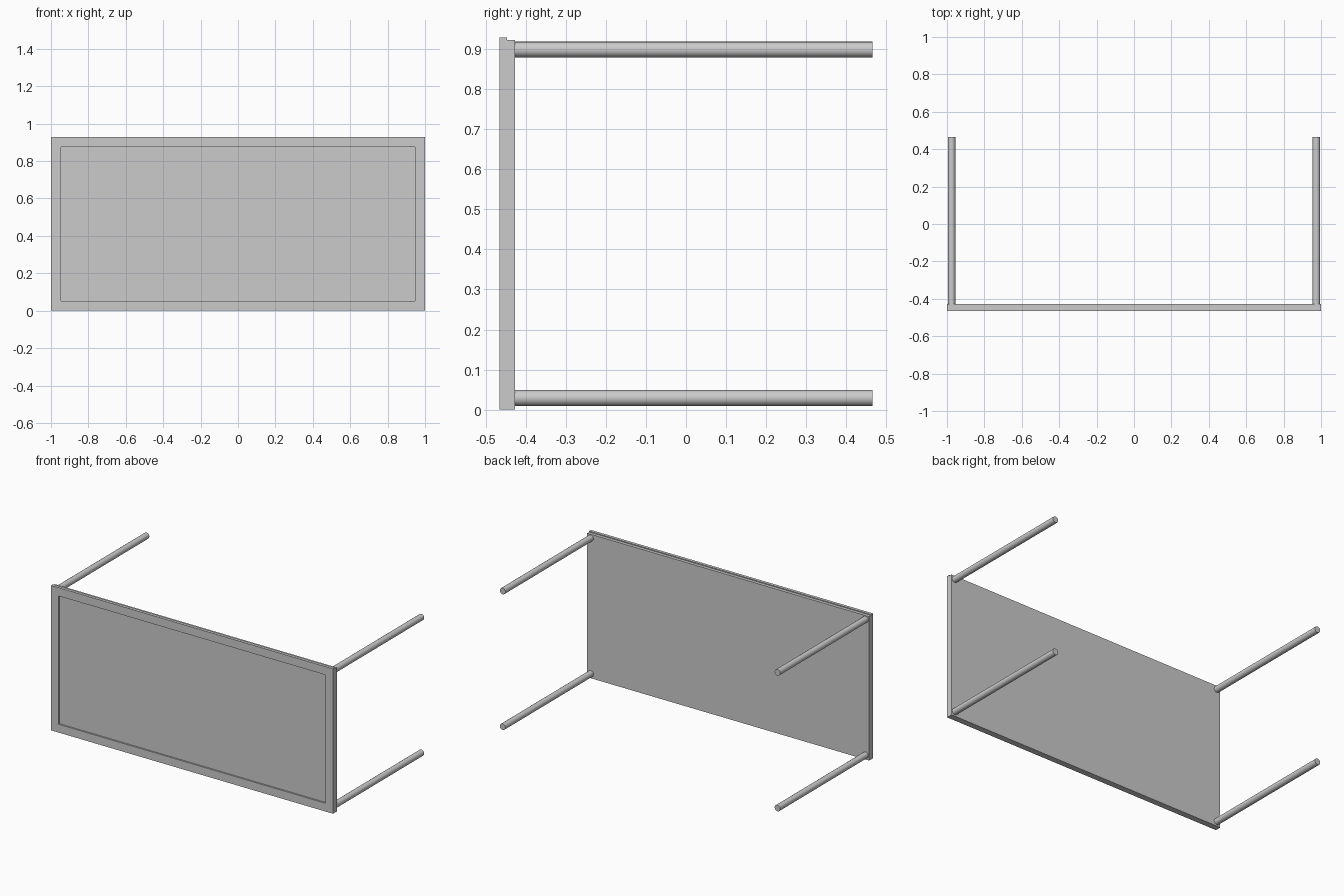
import bpy, bmesh

if "Cube" in bpy.data.objects:
    bpy.data.objects.remove(bpy.data.objects["Cube"])

FRONT, STEP, BACK, END = -0.466, -0.447, -0.427, 0.466


def slab(name, y0, y1, height, inset=0.0, depth=0.0):
    """Upright board standing on z = 0, optionally with a recessed front panel."""
    bm = bmesh.new()
    bmesh.ops.create_cube(bm, size=1)
    for v in bm.verts:
        v.co = (v.co.x * 2, (y0 + y1) / 2 + v.co.y * (y1 - y0), (v.co.z + 0.5) * height)
    if inset:
        bm.normal_update()
        face = min(bm.faces, key=lambda f: f.calc_center_median().y)
        bmesh.ops.inset_region(bm, faces=[face], thickness=inset)
        # second ring becomes the recess wall
        bmesh.ops.inset_region(bm, faces=[face], thickness=0.0)
        for v in face.verts:
            v.co.y += depth
    mesh = bpy.data.meshes.new(name)
    bm.to_mesh(mesh)
    bm.free()
    obj = bpy.data.objects.new(name, mesh)
    bpy.context.collection.objects.link(obj)
    return obj


# Table top lying on its long edge: framed surface plus slightly lower backing
slab("table_top_surface", FRONT, STEP, 0.929, inset=0.075, depth=0.01)
slab("table_top_backing", STEP, BACK, 0.923)

# Four round legs pointing to the back
for side, x in (("left", -0.975), ("right", 0.975)):
    for level, z in (("lower", 0.029), ("upper", 0.899)):
        bpy.ops.mesh.primitive_cylinder_add(
            vertices=16, radius=0.02, depth=END - BACK,
            location=(x, (END + BACK) / 2, z), rotation=(1.5707963, 0, 0))
        leg = bpy.context.object
        leg.name = f"{level}_{side}_leg"
        bpy.ops.object.shade_smooth_by_angle()
